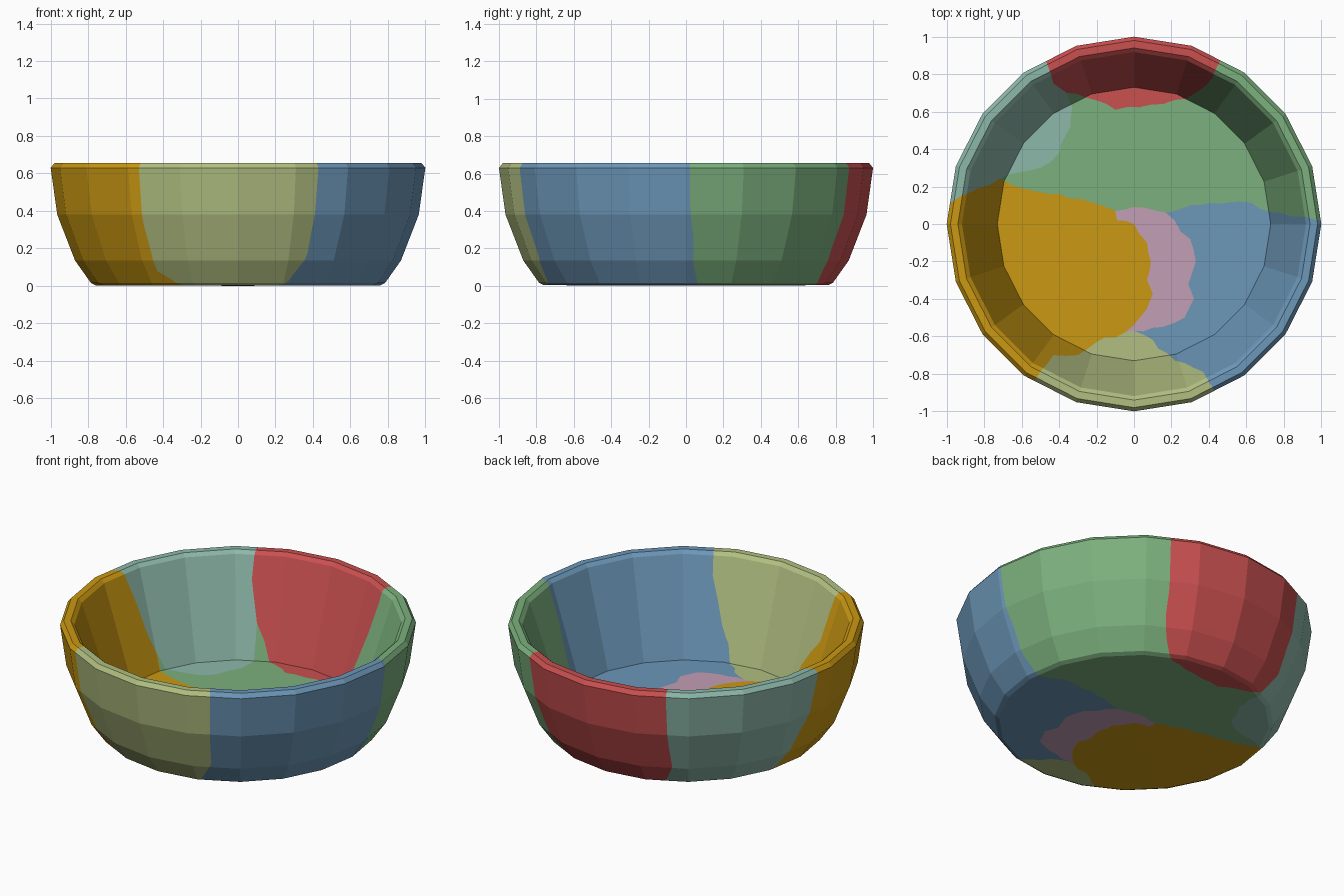
import bpy, bmesh, math, random
from mathutils import Vector

if "Cube" in bpy.data.objects:
    bpy.data.objects.remove(bpy.data.objects["Cube"])

random.seed(4)
SIDES = 20


def lathe(name, profile):
    """Closed low-poly solid turned round the z axis."""
    bm = bmesh.new()
    vs = [bm.verts.new((r, 0, z)) for r, z in profile]
    es = [bm.edges.new(p) for p in zip(vs, vs[1:])]
    bmesh.ops.spin(bm, geom=vs + es, axis=(0, 0, 1), cent=(0, 0, 0),
                   angle=math.tau, steps=SIDES)
    bmesh.ops.remove_doubles(bm, verts=bm.verts, dist=0.0005)
    bmesh.ops.recalc_face_normals(bm, faces=bm.faces)
    return to_object(name, bm)


def to_object(name, bm):
    me = bpy.data.meshes.new(name)
    bm.to_mesh(me)
    bm.free()
    ob = bpy.data.objects.new(name, me)
    bpy.context.collection.objects.link(ob)
    return ob


def jagged(points):
    """Subdivide a crack line and roughen it slightly."""
    pts = [Vector(p) for p in points]
    out = [pts[0]]
    for a, b in zip(pts, pts[1:]):
        n = max(1, round((b - a).length / 0.06))
        side = Vector((a.y - b.y, b.x - a.x)).normalized()
        for i in range(1, n):
            out.append(a.lerp(b, i / n) + side * random.uniform(-0.011, 0.011))
        out.append(b)
    return out


def prism(name, outline):
    bm = bmesh.new()
    face = bm.faces.new([bm.verts.new((p.x, p.y, -0.4)) for p in outline])
    ext = bmesh.ops.extrude_face_region(bm, geom=[face])
    for v in ext["geom"]:
        if isinstance(v, bmesh.types.BMVert):
            v.co.z = 1.1
    bmesh.ops.recalc_face_normals(bm, faces=bm.faces)
    return to_object(name, bm)


# Whole bowl: inner floor, inner wall, rim, outer wall, foot
bowl = lathe("whole_bowl", [
    (0, 0.065), (0.73, 0.065), (0.918, 0.635),
    (0.94, 0.655), (0.98, 0.655), (1.0, 0.63), (0.965, 0.38),
    (0.87, 0.135), (0.785, 0.015), (0.76, 0.003), (0, 0.0)])
bowl.hide_render = True

# Crack lines in plan, shared by neighbouring shards
cracks = {k: jagged(v) for k, v in {
    "orange_teal": [(-1.4, 0.12), (-0.98, 0.11), (-0.72, 0.24)],
    "orange_green": [(-0.72, 0.24), (-0.63, 0.20), (-0.4, 0.16), (-0.1, 0.07)],
    "orange_pink": [(-0.1, 0.07), (-0.09, 0.02), (0, 0), (0.07, -0.1),
                    (0.09, -0.2), (0.07, -0.3), (0.1, -0.37), (0.07, -0.45),
                    (-0.05, -0.58)],
    "orange_olive": [(-0.05, -0.58), (-0.2, -0.63), (-0.3, -0.7),
                     (-0.43, -0.7), (-0.53, -0.84), (-0.75, -1.18)],
    "olive_blue": [(0.6, -1.25), (0.43, -0.89), (0.37, -0.79), (0.22, -0.73),
                   (0.05, -0.59), (0, -0.57)],
    "olive_pink": [(0, -0.57), (-0.05, -0.58)],
    "pink_blue": [(0, -0.57), (0.15, -0.55), (0.27, -0.5), (0.32, -0.4),
                  (0.29, -0.32), (0.33, -0.2), (0.3, -0.08), (0.17, 0.06)],
    "pink_green": [(0.17, 0.06), (0, 0.09), (-0.1, 0.07)],
    "blue_green": [(0.17, 0.06), (0.3, 0.1), (0.57, 0.12), (0.78, 0.06),
                   (0.98, 0.02), (1.4, 0.02)],
    "green_red": [(0.65, 1.24), (0.46, 0.87), (0.42, 0.78), (0.28, 0.67),
                  (-0.1, 0.61), (-0.2, 0.66), (-0.36, 0.7)],
    "red_teal": [(-0.36, 0.7), (-0.43, 0.75), (-0.47, 0.87), (-0.67, 1.22)],
    "teal_green": [(-0.36, 0.7), (-0.33, 0.62), (-0.34, 0.52), (-0.4, 0.38),
                   (-0.5, 0.3), (-0.72, 0.24)],
}.items()}


def outline(names):
    """Chain crack lines head to tail ('-' reverses), closing outside the bowl."""
    pts = []
    for n in names:
        c = cracks[n.strip("-")]
        c = c[::-1] if n[0] == "-" else c
        pts += c[1:] if pts else c
    if (pts[0] - pts[-1]).length < 1e-4:
        return pts[:-1]
    a0, a1 = (math.atan2(p.y, p.x) for p in (pts[-1], pts[0]))
    sweep = (a1 - a0 + math.pi) % math.tau - math.pi
    return pts + [Vector((math.cos(a0 + sweep * k / 8),
                          math.sin(a0 + sweep * k / 8))) * 1.4
                  for k in range(1, 8)]


# Each shard: colour and the cracks around it
shards = {
    "left_shard": ((0.59, 0.314, 0.006), ["orange_teal", "orange_green",
                   "orange_pink", "orange_olive"]),
    "front_shard": ((0.44, 0.52, 0.22), ["-orange_olive", "-olive_pink",
                    "-olive_blue"]),
    "front_right_shard": ((0.15, 0.31, 0.48), ["olive_blue", "pink_blue",
                          "blue_green"]),
    "back_right_shard": ((0.20, 0.434, 0.205), ["-blue_green", "pink_green",
                         "-orange_green", "-teal_green", "-green_red"]),
    "back_shard": ((0.59, 0.08, 0.08), ["green_red", "red_teal"]),
    "back_left_shard": ((0.27, 0.48, 0.40), ["-red_teal", "teal_green",
                        "-orange_teal"]),
    "floor_shard": ((0.546, 0.342, 0.468), ["pink_blue", "pink_green",
                    "orange_pink", "-olive_pink"]),
}

# Break the bowl: intersect it with one prism per shard
for name, (colour, names) in shards.items():
    cutter = prism(name + "_cutter", outline(names))
    ob = bpy.data.objects.new(name, bowl.data.copy())
    bpy.context.collection.objects.link(ob)
    mod = ob.modifiers.new("break", "BOOLEAN")
    mod.operation, mod.solver, mod.object = "INTERSECT", "EXACT", cutter
    bpy.context.view_layer.update()
    dg = bpy.context.evaluated_depsgraph_get()
    me = bpy.data.meshes.new_from_object(ob.evaluated_get(dg))
    ob.modifiers.clear()
    ob.data = me
    me.name = name
    mat = bpy.data.materials.new(name + "_colour")
    mat.diffuse_color = (*colour, 1)
    mat.use_nodes = True
    mat.node_tree.nodes["Principled BSDF"].inputs["Base Color"].default_value = mat.diffuse_color
    me.materials.clear()
    me.materials.append(mat)
    bpy.data.objects.remove(cutter)

bpy.data.objects.remove(bowl)
